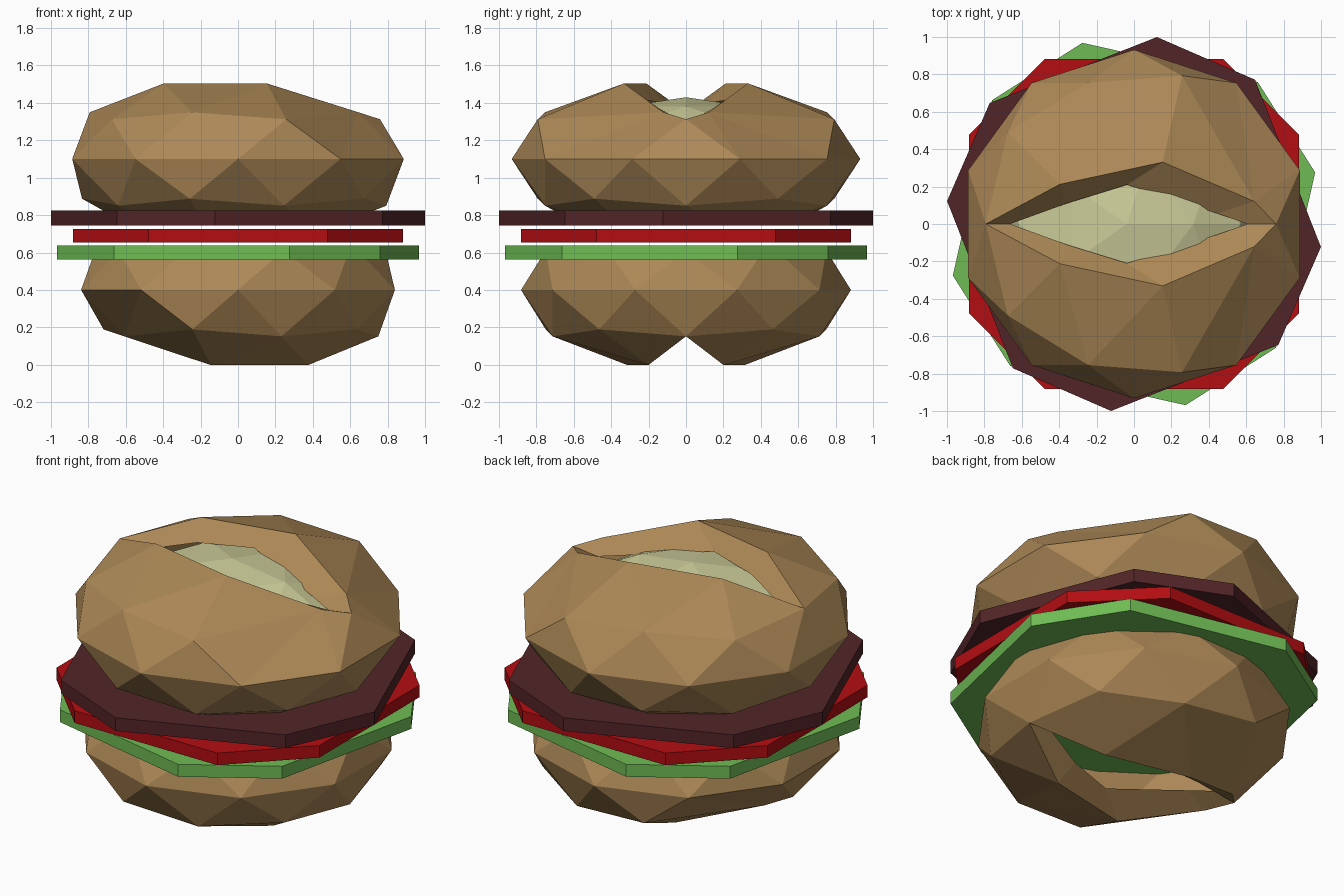
import bpy, bmesh
from math import cos, sin, radians
from mathutils import Matrix, Vector

if "Cube" in bpy.data.objects:
    bpy.data.objects.remove(bpy.data.objects["Cube"])


def finish(bm, name, color, outward=True):
    if outward:
        bmesh.ops.recalc_face_normals(bm, faces=bm.faces)
    me = bpy.data.meshes.new(name)
    bm.to_mesh(me)
    bm.free()
    ob = bpy.data.objects.new(name, me)
    bpy.context.collection.objects.link(ob)
    key = "%.3f_%.3f_%.3f" % color
    mat = bpy.data.materials.get(key) or bpy.data.materials.new(key)
    mat.diffuse_color = (*color, 1)
    mat.use_nodes = True
    mat.node_tree.nodes["Principled BSDF"].inputs["Base Color"].default_value = mat.diffuse_color
    me.materials.append(mat)
    return ob


def find(bm, x, y, z):
    p = Vector((x, y, z))
    return min(bm.verts, key=lambda v: (v.co - p).length)


def bun(name, radius, height, z, clip, flip):
    """Low-poly squashed ball, split open by a slit at its pole, open behind."""
    bm = bmesh.new()
    bmesh.ops.create_icosphere(bm, subdivisions=2, radius=1)
    # slit edge: (original vertex, moved vertex, inner lip)
    left = find(bm, -.851, 0, .526)
    right = find(bm, .894, 0, .447)
    lip = {right: (.65, 0, .40), left: (-.71, 0, .45)}
    moved = {right: (.815, 0, .447)}
    sides = [find(bm, -.425, s * .309, .851) for s in (-1, 1)]
    for s in (-1, 1):
        a, b, c = (find(bm, -.425, s * .309, .851), find(bm, .162, s * .5, .851),
                   find(bm, .688, s * .5, .526))
        moved.update({a: (-.425, s * .228, .851), b: (.165, s * .355, .851),
                      c: (.69, s * .13, .526)})
        lip.update({a: (-.38, s * .12, .63), b: (-.04, s * .225, .66),
                    c: (.48, s * .06, .46)})
    # remove the pole and its neighbours inside the slit
    tri = [f for f in left.link_faces if all(v in f.verts for v in sides)]
    pole, mid = find(bm, 0, 0, 1), find(bm, .526, 0, .851)
    bmesh.ops.delete(bm, geom=tri, context='FACES_ONLY')
    bmesh.ops.delete(bm, geom=[pole, mid], context='VERTS')
    for v, co in moved.items():
        v.co = co
    # rolled-in lip
    rim = [e for e in bm.edges if e.is_boundary]
    inner = {v: bm.verts.new(co) for v, co in lip.items()}
    for e in rim:
        a, b = e.verts
        bm.faces.new((b, a, inner[a], inner[b]))
    bmesh.ops.bisect_plane(bm, geom=bm.verts[:] + bm.edges[:] + bm.faces[:],
                           plane_co=(0, 0, clip), plane_no=(0, 0, -1), clear_outer=True)
    bmesh.ops.recalc_face_normals(bm, faces=bm.faces)
    m = Matrix.Diagonal((radius, radius, height, 1))
    if flip:
        m = Matrix.Rotation(radians(180), 4, 'Y') @ m
    bm.transform(Matrix.Translation((0, 0, z)) @ m)
    return finish(bm, name, BREAD, outward=False)


def slice_layer(name, z0, z1, turn, color, radius=1.007):
    """Square slice with cut corners."""
    bm = bmesh.new()
    angles = [radians(turn + 45 + 90 * k + s * 16.5) for k in range(4) for s in (-1, 1)]
    face = bm.faces.new([bm.verts.new((radius * cos(a), radius * sin(a), z0)) for a in angles])
    ext = bmesh.ops.extrude_face_region(bm, geom=[face], use_keep_orig=True)
    for v in ext['geom']:
        if isinstance(v, bmesh.types.BMVert):
            v.co.z = z1
    return finish(bm, name, color)


BREAD = (.42, .25, .095)

# buns
bun("top_bun", .932, .475, 1.10, -.66, False)
bun("bottom_bun", .882, .472, .40, -.38, True)

# fillings between the buns
slice_layer("patty", .745, .825, 21.5, (.085, .018, .021))
slice_layer("tomato", .653, .726, 0, (.45, .004, .006), 1.003)
slice_layer("lettuce", .562, .637, -12.6, (.16, .5, .09))

# pale filling seen through the top slit
bm = bmesh.new()
bmesh.ops.create_icosphere(bm, subdivisions=2, radius=1)
bm.transform(Matrix.Translation((-.04, 0, 1.1)) @ Matrix.Diagonal((.68, .66, .33, 1)))
finish(bm, "cheese_filling", (.6, .6, .32))
